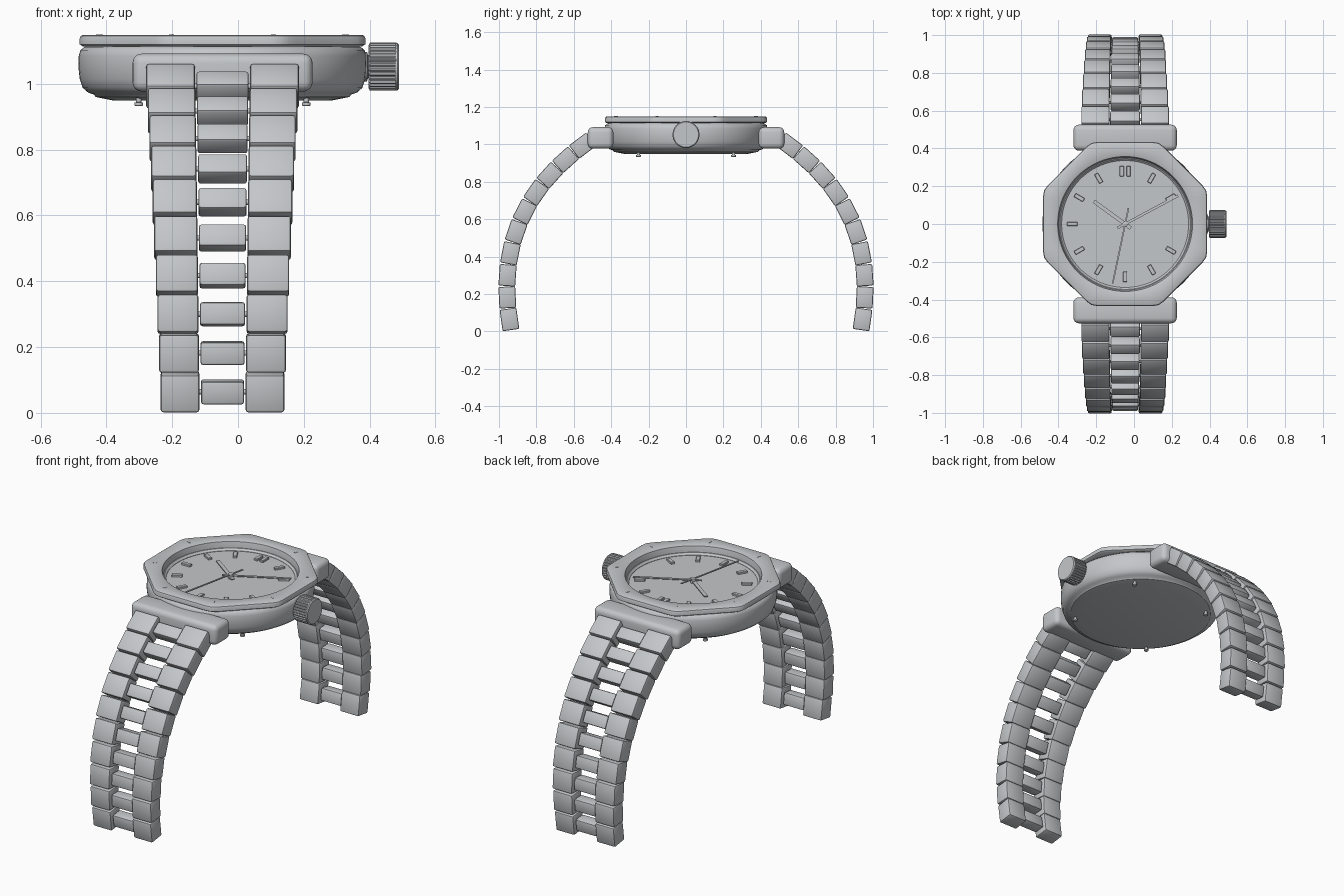
import bpy, bmesh, math
from mathutils import Matrix, Vector

cube = bpy.data.objects.get("Cube")
if cube:
    bpy.data.objects.remove(cube, do_unlink=True)

CX = -0.047           # axis of the case
TAU = 2 * math.pi

steel = bpy.data.materials.new("steel grey")
steel.use_nodes = True
COLOUR = (0.55, 0.57, 0.585, 1)
steel.diffuse_color = COLOUR
steel.node_tree.nodes["Principled BSDF"].inputs["Base Color"].default_value = COLOUR


def finish(name, bm, matrix=Matrix(), angle=35):
    bmesh.ops.recalc_face_normals(bm, faces=bm.faces)
    bm.transform(matrix)
    mesh = bpy.data.meshes.new(name)
    bm.to_mesh(mesh)
    bm.free()
    mesh.materials.append(steel)
    ob = bpy.data.objects.new(name, mesh)
    bpy.context.collection.objects.link(ob)
    bpy.ops.object.select_all(action='DESELECT')
    ob.select_set(True)
    bpy.context.view_layer.objects.active = ob
    bpy.ops.object.shade_smooth_by_angle(angle=math.radians(angle))
    return ob


def box(name, size, matrix, bevel=0.0, segments=2):
    bm = bmesh.new()
    bmesh.ops.create_cube(bm, size=1)
    bm.transform(Matrix.Diagonal((*size, 1)))
    if bevel:
        bmesh.ops.bevel(bm, geom=bm.edges[:], offset=bevel, segments=segments,
                        profile=0.5, affect='EDGES')
    return finish(name, bm, matrix)


def lathe(name, profile, matrix, segments=96, shape=None, closed=False, angle=35):
    """Spin (radius, height) points; shape(radius, index) may alter the radius."""
    bm = bmesh.new()
    rings = []
    for r, z in profile:
        ring = []
        for i in range(segments):
            a = TAU * i / segments
            rr = shape(r, i) if shape else r
            ring.append(bm.verts.new((rr * math.cos(a), rr * math.sin(a), z)))
        rings.append(ring)
    pairs = list(zip(rings, rings[1:]))
    if closed:
        pairs.append((rings[-1], rings[0]))
    else:
        bm.faces.new(rings[0])
        bm.faces.new(rings[-1])
    for lo, hi in pairs:
        for i in range(segments):
            j = (i + 1) % segments
            bm.faces.new((lo[i], lo[j], hi[j], hi[i]))
    return finish(name, bm, matrix, angle)


def at(x, y, z):
    return Matrix.Translation((x, y, z))


def turn(a, axis='Z'):
    return Matrix.Rotation(a, 4, axis)


axis = at(CX, 0, 0)

# Round case with bulging side, sunk on top to hold the dial
lathe("case", [(0.33, 0.949), (0.385, 0.96), (0.392, 0.968), (0.408, 0.973),
               (0.425, 0.988), (0.434, 1.015), (0.438, 1.05), (0.437, 1.085),
               (0.432, 1.102), (0.42, 1.112), (0.40, 1.116), (0.36, 1.116),
               (0.36, 1.09)], axis)


# Octagonal bezel with a round opening
def octagon(r, i):
    if r < 0.38:
        return r
    a = (TAU * i / 96 + TAU / 16) % (TAU / 8) - TAU / 16
    return min(r / math.cos(a), r * 1.07)


lathe("bezel", [(0.425, 1.114), (0.434, 1.12), (0.434, 1.138), (0.431, 1.145),
                (0.424, 1.149), (0.362, 1.149), (0.357, 1.146), (0.35, 1.116),
                (0.35, 1.095), (0.365, 1.095), (0.365, 1.114)],
      axis, shape=octagon, closed=True)

# Dial and its sloped rim
lathe("dial", [(0.355, 1.088), (0.355, 1.101)], axis)
lathe("dial_rim", [(0.352, 1.098), (0.352, 1.113), (0.346, 1.113),
                   (0.336, 1.103), (0.336, 1.098)], axis, closed=True)

# Slim screw heads at the bezel corners, pegs under the case
for k in range(8):
    spot = axis @ turn(TAU * (k + 0.5) / 8)
    box("bezel_screw", (0.02, 0.007, 0.01), spot @ at(0.405, 0, 1.1455))
for k in range(4):
    spot = axis @ turn(TAU * (k + 0.5) / 4) @ at(0.36, 0, 0)
    lathe("back_screw", [(0.009, 0.932), (0.013, 0.934), (0.013, 0.943),
                         (0.008, 0.944), (0.008, 0.97)], spot, 16)

# Hour markers: double at twelve, none at three
for hour in range(12):
    if hour == 3:
        continue
    for dx in ((-0.018, 0.018) if hour == 0 else (0,)):
        box("hour_marker", (0.022, 0.055, 0.014),
            axis @ turn(-TAU * hour / 12) @ at(dx, 0.28, 1.105), 0.002, 1)


# Hands run from a tail point to a tip point
def hand(name, tail, tip, width, z):
    a, b = Vector(tail), Vector(tip)
    d, mid = b - a, (a + b) / 2
    box(name, (d.length, width, 0.005),
        axis @ at(mid.x, mid.y, z) @ turn(math.atan2(d.y, d.x)))


hand("hour_hand", (0.03, -0.022), (-0.165, 0.12), 0.02, 1.111)
hand("minute_hand", (-0.04, -0.021), (0.28, 0.15), 0.014, 1.117)
hand("second_hand", (0.018, 0.085), (-0.066, -0.315), 0.008, 1.123)
lathe("hand_hub", [(0.014, 1.098), (0.014, 1.127), (0.011, 1.129)], axis, 24)

# Fluted crown on its stem
crown_pose = at(0, 0, 1.052) @ turn(math.pi / 2, 'Y')
lathe("crown", [(0.066, 0.397), (0.073, 0.401), (0.073, 0.482)],
      crown_pose, 120, lambda r, i: r - (0.005 if i % 4 > 1 else 0), angle=25)
lathe("crown_face", [(0.072, 0.479), (0.072, 0.484), (0.067, 0.489)], crown_pose, 48)
lathe("crown_stem", [(0.045, 0.34), (0.045, 0.392), (0.035, 0.395), (0.035, 0.40)],
      crown_pose, 32)

# Two lugs and two strands of bracelet
ANGLES = [-8, -3, 4, 11, 19, 27, 35, 42, 48, 53]
PITCH, LENGTH = 0.1182, 0.115

for side in (1, -1):
    end = "front" if side == 1 else "back"
    box(end + "_lug", (0.547, 0.137, 0.115), at(CX, -side * 0.457, 1.034), 0.028, 4)
    y, z = -0.944, 0.064
    for i, degrees in enumerate(ANGLES):
        a, t = math.radians(degrees), i / 9
        if i:
            m = (a + math.radians(ANGLES[i - 1])) / 2
            y += PITCH * math.sin(m)
            z += PITCH * math.cos(m)
        pose = at(CX, side * y, z) @ turn(-side * a, 'X')
        outer, inner = 0.188 + 0.044 * t, 0.07 + 0.014 * t
        for s in (1, -1):
            box(end + "_outer_link", (outer - inner, 0.09, LENGTH),
                pose @ at(s * (outer + inner) / 2, 0, 0), 0.008)
        box(end + "_middle_link", (2 * inner - 0.009, 0.066, 0.07), pose, 0.008)
        lathe(end + "_link_pin", [(0.008, -inner - 0.01), (0.008, inner + 0.01)],
              pose @ turn(math.pi / 2, 'Y'), 12)
